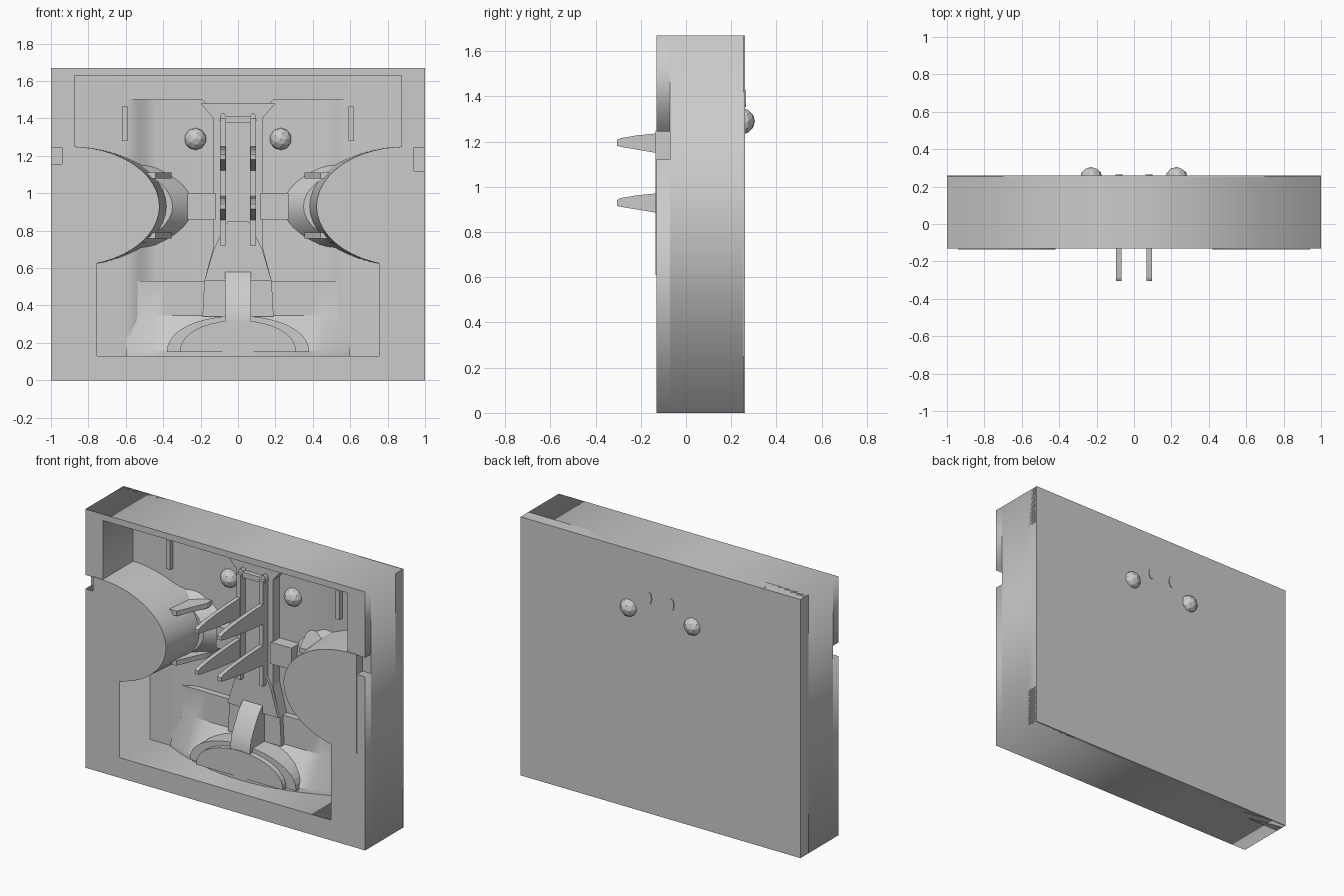
import bpy, bmesh, math

if "Cube" in bpy.data.objects:
    bpy.data.objects.remove(bpy.data.objects["Cube"])


def loft(name, rings, smooth=False):
    """Closed solid through matching rings of points."""
    bm = bmesh.new()
    vs = [[bm.verts.new(p) for p in r] for r in rings]
    n = len(rings[0])
    for a, b in zip(vs, vs[1:]):
        for i in range(n):
            j = (i + 1) % n
            bm.faces.new((a[i], a[j], b[j], b[i]))
    bm.faces.new(vs[0])
    bm.faces.new(vs[-1])
    bmesh.ops.recalc_face_normals(bm, faces=bm.faces)
    me = bpy.data.meshes.new(name)
    bm.to_mesh(me)
    bm.free()
    ob = bpy.data.objects.new(name, me)
    bpy.context.collection.objects.link(ob)
    if smooth:
        bpy.ops.object.select_all(action='DESELECT')
        ob.select_set(True)
        bpy.context.view_layer.objects.active = ob
        bpy.ops.object.shade_smooth_by_angle(angle=math.radians(30))
    return ob


def plate(name, pts, y0, y1):
    """Outline in x,z pushed along y."""
    return loft(name, [[(x, y, z) for x, z in pts] for y in (y0, y1)])


def box(name, x0, x1, y0, y1, z0, z1):
    return plate(name, [(x0, z0), (x1, z0), (x1, z1), (x0, z1)], y0, y1)


def ring_plate(name, outer, hole, y0, y1):
    cu = bpy.data.curves.new(name, 'CURVE')
    cu.dimensions = '2D'
    cu.fill_mode = 'BOTH'
    cu.extrude = (y1 - y0) / 2
    for pts in (outer, hole):
        s = cu.splines.new('POLY')
        s.points.add(len(pts) - 1)
        for p, (x, z) in zip(s.points, pts):
            p.co = (x, z, 0, 1)
        s.use_cyclic_u = True
    ob = bpy.data.objects.new(name, cu)
    ob.rotation_euler.x = math.pi / 2
    ob.location.y = (y0 + y1) / 2
    bpy.context.collection.objects.link(ob)
    bpy.ops.object.select_all(action='DESELECT')
    ob.select_set(True)
    bpy.context.view_layer.objects.active = ob
    bpy.ops.object.convert(target='MESH')


def mirror(pts):
    return pts + [(-x, z) for x, z in reversed(pts)]


# Outer frame in two layers; the front one carries the side notches
hole = mirror([(.875, 1.63), (.875, .93), (.755, .93), (.755, .13)])
notched = [(-1, 0), (1, 0), (1, 1.12), (.935, 1.12), (.935, 1.245), (1, 1.245), (1, 1.67),
           (-1, 1.67), (-1, 1.245), (-.935, 1.245), (-.935, 1.155), (-1, 1.155)]
ring_plate("frame_front", notched, hole, -.13, -.07)
ring_plate("frame_rear", [(-1, 0), (1, 0), (1, 1.67), (-1, 1.67)], hole, -.07, .255)

# Back wall with a shallow curved well
half = [(.44 + .16 * t / 6, .24 - .06 * (1 - math.cos(t / 6 * math.pi)) / 2) for t in range(7)]
prof = [(1, .26), (1, .18)] + half[::-1]
prof = prof + [(-x, y) for x, y in reversed(prof)]
loft("back_wall", [[(x, y, z) for x, y in prof] for z in (0, 1.67)], True)

# Upper shelf and central column between the pockets
plate("upper_shelf", mirror([(.6, 1.64), (.6, 1.5), (.19, 1.5), (.1, 1.4)]), .18, .25)
plate("central_column", mirror([(.2, 1.48), (.13, 1.40), (.13, .72), (.18, .53), (.19, .34)]), .17, .25)
plate("column_foot", mirror([(.055, .85), (.07, .82), (.13, .70), (.18, .53)]), .15, .2)

# Lower ramp bulging forward in the middle
rings = []
for i in range(17):
    x = -.6 + 1.2 * i / 16
    f = .02 + .15 * (x / .6) ** 2
    rings.append([(x, .25, .12), (x, f, .12), (x, f, .16), (x, .2, .345), (x, .2, .53), (x, .25, .53)])
loft("lower_ramp", rings, True)


# Arch in two steps, with the curved wedge above it
def arch(name, w, top, y):
    pts = [(w * math.cos(a * math.pi / 20), .15 + (top - .15) * math.sin(a * math.pi / 20) ** .9)
           for a in range(21)]
    plate(name, pts, y, .2)


arch("arch_outer", .38, .345, .05)
arch("arch_inner", .31, .32, .015)
wedge = [(.2, .3), (.02, .3), (.02, .33), (.035, .4), (.065, .46), (.105, .53), (.15, .58), (.2, .58)]
loft("centre_wedge", [[(x, y, z) for y, z in wedge] for x in (-.07, .07)], True)


def oval(s, rx, rz, y, n=24):
    pts = [(s * (.9 + .04), y, .93 + rz)]
    for i in range(n + 1):
        a = math.pi / 2 - math.pi * i / n
        pts.append((s * (.9 - rx * math.cos(a)), y, .93 + rz * math.sin(a)))
    return pts + [(s * .94, y, .93 - rz)]


for s, side in ((-1, "left"), (1, "right")):
    # Side bulge, tapering towards the front
    loft("bulge_" + side, [oval(s, .48, .32, -.135), oval(s, .53, .32, .25)], True)
    loft("bulge_skirt_" + side, [oval(s, .55, .26, .15), oval(s, .67, .29, .25)], True)
    for z in (1.095, .775):
        loft("fin_" + side, [[(s * x, y, zz) for x, y in ((.5, .0), (.44, .0), (.355, .19), (.355, .25), (.5, .25))]
                             for zz in (z - .016, z + .016)])
    # Column rails, spikes, cross block
    box("rail_" + side, *sorted((s * .065, s * .095)), .12, .25, .72, 1.4)
    for z in (1.2, .935):
        up = [(-.305, .012), (-.29, .02), (-.22, .032), (-.13, .041), (.0, .05), (.14, .055)]
        dn = [(.14, -.075), (.0, -.06), (-.13, -.045), (-.22, -.03), (-.29, -.018), (-.305, -.014)]
        loft("spike_" + side, [[(s * x, y, z - .005 + d) for y, d in up + dn] for x in (.068, .095)])
    box("cross_block_" + side, *sorted((s * .12, s * .27)), .16, .25, .86, 1.0)
    # Small bar at the pocket edge
    box("edge_bar_" + side, *sorted((s * .59, s * .62)), .15, .22, 1.28, 1.465)
    # Faceted ball poking through the back wall
    bpy.ops.mesh.primitive_ico_sphere_add(subdivisions=2, radius=.06, location=(s * .228, .245, 1.29),
                                          rotation=(math.pi / 2, 0, 0))
    bpy.context.object.name = "ball_" + side
    # Oval peg end on the back
    plate("peg_" + side, [(s * .08 + .018 * math.cos(a * math.pi / 8), 1.39 + .038 * math.sin(a * math.pi / 8))
                          for a in range(16)], .14, .265)

# Cap joining the rails at the top
box("rail_cap", -.065, .065, .14, .2, 1.375, 1.41)
